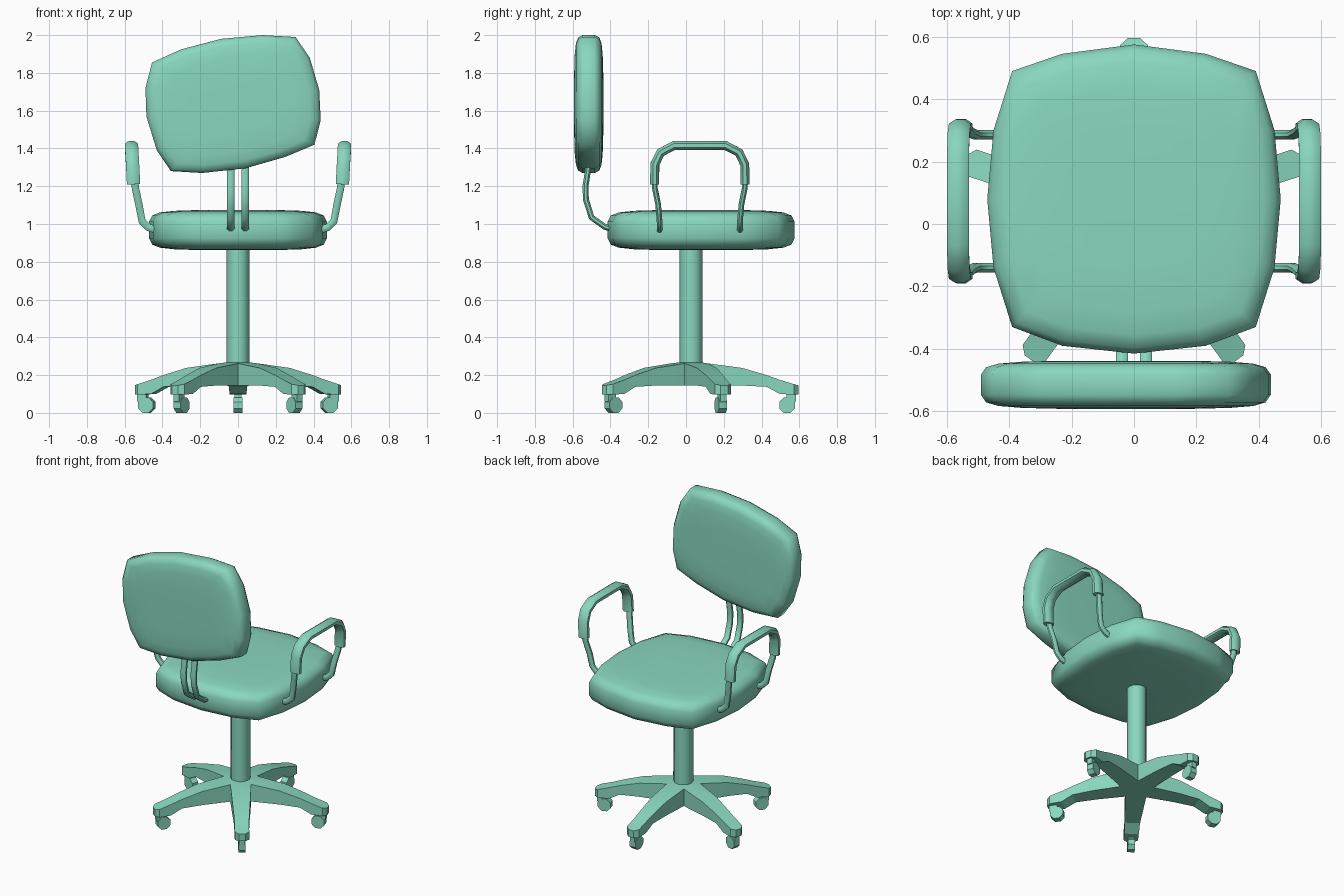
import bpy, bmesh, math
from mathutils import Vector, Matrix

if "Cube" in bpy.data.objects:
    bpy.data.objects.remove(bpy.data.objects["Cube"])

MAT = bpy.data.materials.new("green")
MAT.diffuse_color = (0.25, 0.68, 0.52, 1)
MAT.use_nodes = True
MAT.node_tree.nodes["Principled BSDF"].inputs["Base Color"].default_value = MAT.diffuse_color


def make(name, bm, angle=None):
    bmesh.ops.recalc_face_normals(bm, faces=bm.faces)
    me = bpy.data.meshes.new(name)
    bm.to_mesh(me)
    bm.free()
    me.materials.append(MAT)
    ob = bpy.data.objects.new(name, me)
    bpy.context.collection.objects.link(ob)
    if angle:
        bpy.ops.object.select_all(action='DESELECT')
        ob.select_set(True)
        bpy.context.view_layer.objects.active = ob
        bpy.ops.object.shade_smooth_by_angle(angle=math.radians(angle))
    return ob


def loft(bm, rings):
    """Join closed rings of points with quads and cap both ends."""
    loops = [[bm.verts.new(p) for p in r] for r in rings]
    n = len(loops[0])
    for a, b in zip(loops, loops[1:]):
        for i in range(n):
            j = (i + 1) % n
            bm.faces.new((a[i], a[j], b[j], b[i]))
    bm.faces.new(loops[0][::-1])
    bm.faces.new(loops[-1])


def cushion(name, outline, half, place):
    """Pillow: outline shrunk towards both faces; place maps (u, v, w) to a point."""
    cu = (min(p[0] for p in outline) + max(p[0] for p in outline)) / 2
    cv = (min(p[1] for p in outline) + max(p[1] for p in outline)) / 2
    prof = [(0.45, 1.0), (0.72, 0.96), (0.88, 0.88), (0.965, 0.73), (1.0, 0.42)]
    prof = [(s, -w) for s, w in prof] + prof[::-1]
    bm = bmesh.new()
    loft(bm, [[place(cu + (u - cu) * s, cv + (v - cv) * s, w * half) for u, v in outline]
              for s, w in prof])
    return make(name, bm, 60)


def sweep(name, path, ref, a, b, sides=8):
    """Elliptical tube along a path: radius a along ref, b across it."""
    pts = [Vector(p) for p in path]
    rings = []
    for i, p in enumerate(pts):
        d1 = (p - pts[i - 1]).normalized() if i else Vector()
        d2 = (pts[i + 1] - p).normalized() if i < len(pts) - 1 else Vector()
        t = (d1 + d2).normalized()
        n = Vector(ref)
        n = (n - t * n.dot(t)).normalized()
        c = t.cross(n)
        rings.append([p + n * a * math.cos(q) + c * b * math.sin(q)
                      for q in (math.tau * (k + 0.5) / sides for k in range(sides))])
    bm = bmesh.new()
    loft(bm, rings)
    return make(name, bm, 50)


# Seat cushion
right = [(0, 0.575), (0.23, 0.545), (0.39, 0.49), (0.45, 0.30), (0.47, 0.08),
         (0.45, -0.14), (0.39, -0.33), (0.23, -0.39), (0, -0.415)]
seat = right + [(-x, y) for x, y in right[-2:0:-1]]
cushion("seat", seat, 0.106, lambda u, v, w: (u, v, 0.968 + w))

# Tilted backrest cushion
back = [(-0.455, 1.855), (-0.30, 1.925), (-0.09, 1.98), (0.13, 2.0), (0.305, 1.99),
        (0.38, 1.88), (0.43, 1.71), (0.438, 1.55), (0.405, 1.42), (0.25, 1.355),
        (0.04, 1.295), (-0.19, 1.27), (-0.355, 1.28), (-0.43, 1.39), (-0.485, 1.57),
        (-0.49, 1.72)]
cushion("backrest", back, 0.077, lambda u, v, w: (u, -0.515 + w, v))

# Two bent bars carrying the backrest
for x, side in ((-0.038, "left"), (0.038, "right")):
    sweep(f"back_bar_{side}",
          [(x, -0.36, 0.965), (x, -0.43, 0.985), (x, -0.50, 1.035), (x, -0.53, 1.13),
           (x, -0.532, 1.2), (x, -0.518, 1.29), (x, -0.515, 1.4)], (1, 0, 0), 0.021, 0.017)

# Armrests: two bent rods and an arched pad per side
CY = 0.073
for s, side in ((-1, "left"), (1, "right")):
    for e, end in ((-1, "front"), (1, "rear")):
        rod = [(0.42, 0.213, 0.965), (0.475, 0.213, 0.982), (0.508, 0.213, 1.015),
               (0.524, 0.220, 1.1), (0.543, 0.238, 1.19), (0.552, 0.24, 1.26)]
        sweep(f"arm_rod_{end}_{side}", [(s * x, CY + e * d, z) for x, d, z in rod],
              (0, 1, 0), 0.016, 0.021)
    half = [(0.553, 0.239, 1.21), (0.558, 0.238, 1.315), (0.562, 0.208, 1.378),
            (0.564, 0.135, 1.416)]
    arch = [(s * x, CY - d, z) for x, d, z in half]
    arch += [(s * x, CY + d, z) for x, d, z in half[::-1]]
    sweep(f"arm_pad_{side}", arch, (1, 0, 0), 0.038, 0.026)

# Gas-lift column
BY = 0.027
bm = bmesh.new()
bmesh.ops.create_cone(bm, cap_ends=True, segments=12, radius1=0.061, radius2=0.061, depth=0.68,
                      matrix=Matrix.Translation((0, BY, 0.55)))
make("column", bm, 40)

# Five-legged star base: stations are (radius, half width, top z, bottom z)
stations = [(0.089, 0.0647, 0.262, 0.145), (0.27, 0.056, 0.238, 0.145),
            (0.40, 0.048, 0.20, 0.138), (0.47, 0.045, 0.175, 0.10),
            (0.545, 0.045, 0.152, 0.097), (0.568, 0.02, 0.146, 0.097)]
bm = bmesh.new()
for k in range(5):
    rot = Matrix.Translation((0, BY, 0)) @ Matrix.Rotation(math.tau * k / 5, 4, 'Z')
    rows = [[bm.verts.new(rot @ Vector(p)) for p in ((-w, r, b), (w, r, b), (w, r, t), (-w, r, t))]
            for r, w, t, b in stations]
    for a, b in zip(rows, rows[1:]):
        for i in range(4):
            j = (i + 1) % 4
            bm.faces.new((a[i], a[j], b[j], b[i]))
    bm.faces.new(rows[-1])
    top = bm.verts.new(rot @ Vector((0, 0, 0.275)))
    low = bm.verts.new(rot @ Vector((0, 0, 0.145)))
    bm.faces.new((top, rows[0][2], rows[0][3]))
    bm.faces.new((low, rows[0][0], rows[0][1]))
bmesh.ops.remove_doubles(bm, verts=bm.verts, dist=0.001)
make("star_base", bm, 15)

# Casters: octagonal wheel with a short stem under each leg tip
for k in range(5):
    rot = Matrix.Translation((0, BY, 0)) @ Matrix.Rotation(math.tau * k / 5, 4, 'Z')
    bm = bmesh.new()
    bmesh.ops.create_cone(bm, cap_ends=True, segments=8, radius1=0.0445, radius2=0.0445, depth=0.045,
                          matrix=rot @ Matrix.Translation((0, 0.508, 0.0412))
                          @ Matrix.Rotation(math.pi / 2, 4, 'Y') @ Matrix.Rotation(math.pi / 8, 4, 'Z'))
    make(f"caster_wheel_{k + 1}", bm)
    bm = bmesh.new()
    bmesh.ops.create_cube(bm, size=1, matrix=rot @ Matrix.Translation((0, 0.53, 0.085))
                          @ Matrix.Diagonal((0.036, 0.05, 0.05, 1)))
    make(f"caster_stem_{k + 1}", bm)
